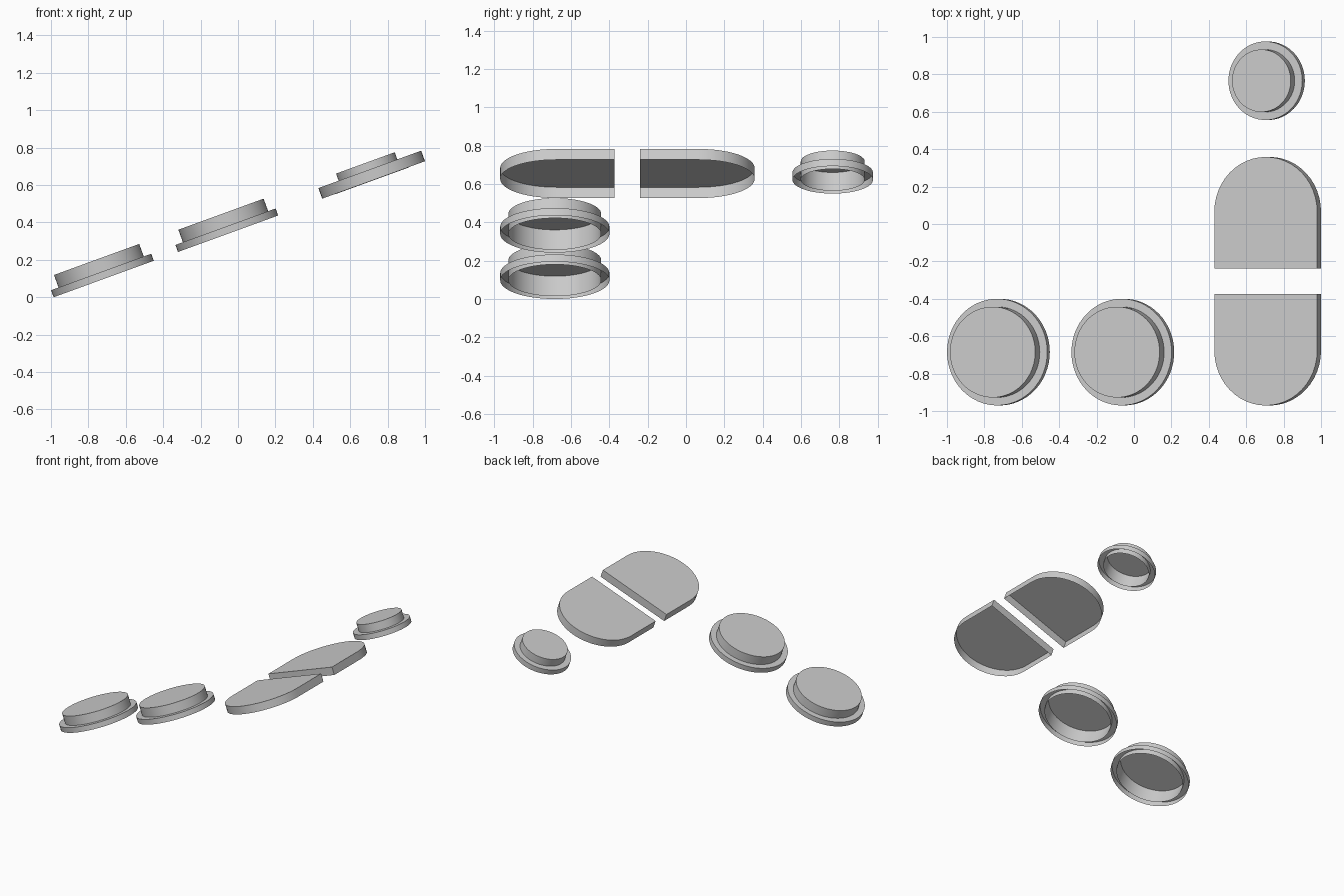
import bpy, bmesh
from math import sin, cos, pi, radians
from mathutils import Matrix

if "Cube" in bpy.data.objects:
    bpy.data.objects.remove(bpy.data.objects["Cube"])

TILT = radians(-20)  # the whole panel rises towards +x


def circle(r, n=64):
    return [(r * cos(2 * pi * i / n), r * sin(2 * pi * i / n)) for i in range(n)]


def d_outline(r, straight, n=24):
    # semicircle towards +y, straight sides down to a flat edge at -y
    pts = [(r * cos(pi * i / n), r * sin(pi * i / n)) for i in range(n + 1)]
    return pts + [(-r, -straight), (r, -straight)]


def shell(name, rings, loc, cap=True, spin=0.0):
    """Open-bottomed sheet: joins (outline, height) rings from outside/bottom to top."""
    bm = bmesh.new()
    loops = [[bm.verts.new((x, y, z)) for x, y in outline] for outline, z in rings]
    for a, b in zip(loops, loops[1:]):
        n = len(a)
        for i in range(n):
            j = (i + 1) % n
            bm.faces.new((a[i], a[j], b[j], b[i]))
    if cap:
        bm.faces.new(loops[-1])
    mesh = bpy.data.meshes.new(name)
    bm.to_mesh(mesh)
    bm.free()
    ob = bpy.data.objects.new(name, mesh)
    bpy.context.collection.objects.link(ob)
    ob.matrix_world = (Matrix.Translation(loc) @ Matrix.Rotation(TILT, 4, 'Y')
                       @ Matrix.Rotation(spin, 4, 'Z'))
    # soft round walls, crisp rims
    bpy.context.view_layer.objects.active = ob
    ob.select_set(True)
    bpy.ops.object.shade_smooth_by_angle(angle=radians(30))
    ob.select_set(False)


def button(name, loc, r_cap, r_flange, height, flange):
    # hollow raised cap, running right down to the base plane
    shell(name + "_cap", [(circle(r_cap), 0), (circle(r_cap), height)], loc)
    # surrounding retaining lip, hollow underneath
    shell(name + "_flange", [(circle(r_flange), 0), (circle(r_flange), flange),
                             (circle(r_cap), flange)], loc, cap=False)


# two large round buttons and one small one
button("left_button", (-0.718, -0.685, 0.0975), 0.2425, 0.285, 0.111, 0.04)
button("middle_button", (-0.053, -0.685, 0.3395), 0.2425, 0.285, 0.111, 0.04)
button("small_button", (0.716, 0.766, 0.622), 0.167, 0.21, 0.102, 0.04)

# two D-shaped rocker halves, flat edges facing each other
R, S, T = 0.2925, 0.305, 0.06
outline = d_outline(R, S)
for name, y, spin in (("upper_rocker", 0.066, 0.0), ("lower_rocker", -0.678, pi)):
    shell(name, [(outline, 0), (outline, T)], (0.725, y, 0.627), spin=spin)
